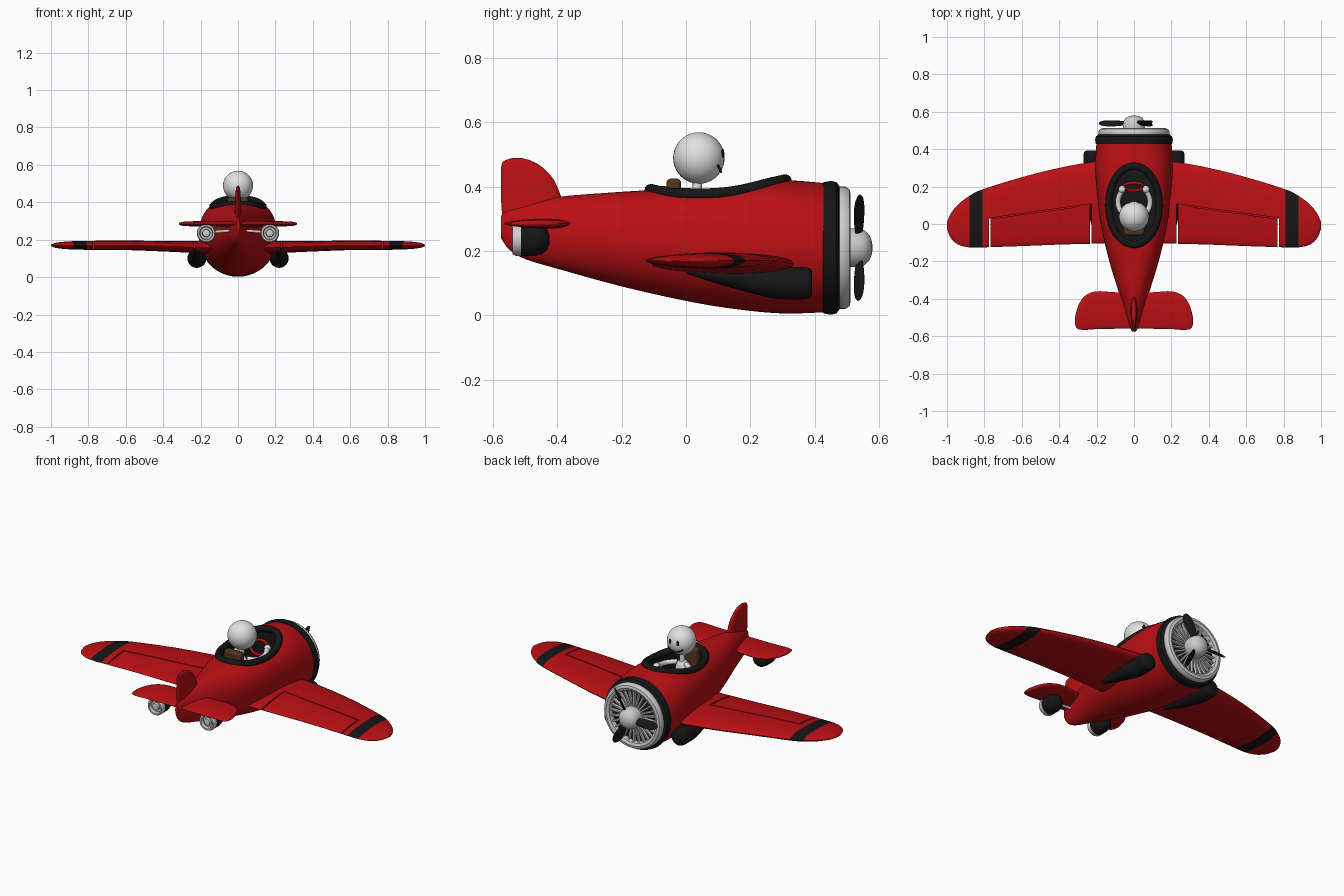
import bpy, bmesh
from math import sin, cos, pi, radians, copysign
from mathutils import Matrix, Vector

if "Cube" in bpy.data.objects:
    bpy.data.objects.remove(bpy.data.objects["Cube"])


def material(name, r, g, b):
    m = bpy.data.materials.new(name)
    m.use_nodes = True
    m.diffuse_color = (r, g, b, 1)
    m.node_tree.nodes["Principled BSDF"].inputs["Base Color"].default_value = (r, g, b, 1)
    return m


RED = material("red paint", 0.5, 0.005, 0.007)
BLACK = material("black rubber", 0.008, 0.008, 0.008)
GREY = material("light grey metal", 0.6, 0.6, 0.6)
DARK = material("dark grey metal", 0.12, 0.12, 0.12)
WHITE = material("white", 0.75, 0.75, 0.75)
BROWN = material("brown leather", 0.08, 0.035, 0.015)
solids = []


def finish(name, bm, *mats):
    bmesh.ops.recalc_face_normals(bm, faces=bm.faces)
    me = bpy.data.meshes.new(name)
    bm.to_mesh(me)
    bm.free()
    for m in mats:
        me.materials.append(m)
    ob = bpy.data.objects.new(name, me)
    bpy.context.collection.objects.link(ob)
    solids.append(ob)
    return ob


def loft(name, rings, *mats):
    """Skin closed rings of points and cap both ends."""
    bm = bmesh.new()
    rows = [[bm.verts.new(p) for p in ring] for ring in rings]
    n = len(rows[0])
    for a, b in zip(rows, rows[1:]):
        for i in range(n):
            bm.faces.new((a[i], a[(i + 1) % n], b[(i + 1) % n], b[i]))
    bm.faces.new(rows[0])
    bm.faces.new(rows[-1][::-1])
    return finish(name, bm, *mats)


def smooth(st, k=4):
    """Catmull-Rom interpolation of station tuples."""
    out = []
    for i in range(len(st) - 1):
        quad = (st[max(i - 1, 0)], st[i], st[i + 1], st[min(i + 2, len(st) - 1)])
        for j in range(k):
            t = j / k
            out.append(tuple(
                b + t * (c - a) / 2 + t * t * (a - 2.5 * b + 2 * c - d / 2)
                + t ** 3 * (1.5 * (b - c) + (d - a) / 2) for a, b, c, d in zip(*quad)))
    return out + [st[-1]]


def angles(n):
    return [2 * pi * i / n for i in range(n)]


def lathe(name, profile, x, z, *mats, n=40):
    """Turn (radius, y) points, or (radius, y, dz), about a lengthwise axis."""
    rings = [[(x + p[0] * cos(a), p[1], z + sum(p[2:]) + p[0] * sin(a)) for a in angles(n)]
             for p in profile]
    return loft(name, rings, *mats)


def foil(name, stations, place, *mats):
    """Stations are (span, lead, trail, offset, thickness)."""
    rings = []
    for s, lead, trail, off, th in smooth(stations):
        rings.append([place(s, (lead + trail) / 2 + (lead - trail) / 2 * cos(a),
                            off + th / 2 * sin(a) * (0.8 + 0.2 * cos(a))) for a in angles(28)])
    return loft(name, rings, *mats)


def box(name, loc, size, *mats, turn=0, axis='Z'):
    bm = bmesh.new()
    m = Matrix.Translation(loc) @ Matrix.Rotation(turn, 4, axis) @ Matrix.Diagonal((*size, 1))
    bmesh.ops.create_cube(bm, size=1, matrix=m)
    return finish(name, bm, *mats)


def ball(name, loc, radii, mat, turn=0):
    bm = bmesh.new()
    m = Matrix.Translation(loc) @ Matrix.Rotation(turn, 4, 'Z') @ Matrix.Diagonal((*radii, 1))
    bmesh.ops.create_uvsphere(bm, u_segments=32, v_segments=20, radius=1, matrix=m)
    return finish(name, bm, mat)


def tube(name, pts, radius, mat, closed=False):
    cu = bpy.data.curves.new(name, 'CURVE')
    cu.dimensions = '3D'
    cu.bevel_depth = radius
    cu.bevel_resolution = 4
    cu.use_fill_caps = True
    sp = cu.splines.new('POLY')
    sp.points.add(len(pts) - 1)
    for p, co in zip(sp.points, pts):
        p.co = (*co, 1)
    sp.use_cyclic_u = closed
    sp.use_smooth = True
    cu.materials.append(mat)
    ob = bpy.data.objects.new(name, cu)
    bpy.context.collection.objects.link(ob)
    return ob


def cut(ob, cutter):
    mod = ob.modifiers.new("cut", 'BOOLEAN')
    mod.operation = 'DIFFERENCE'
    mod.solver = 'EXACT'
    mod.object = cutter
    bpy.context.view_layer.objects.active = ob
    bpy.ops.object.modifier_apply(modifier=mod.name)
    solids.remove(cutter)
    bpy.data.objects.remove(cutter)


# Fuselage: (y, half width, bottom, top, squareness of the upper half)
body = smooth([(-0.575, 0.01, 0.24, 0.31, 2), (-0.55, 0.022, 0.205, 0.33, 2),
               (-0.5, 0.04, 0.175, 0.345, 2), (-0.4, 0.07, 0.145, 0.368, 2),
               (-0.2, 0.132, 0.09, 0.384, 2.3), (0, 0.178, 0.045, 0.396, 3),
               (0.15, 0.196, 0.02, 0.406, 3), (0.3, 0.208, 0.006, 0.42, 2.5),
               (0.44, 0.2, 0.01, 0.41, 2)], 6)


def section(y, w, lo, hi, n):
    mid, h, ring = (lo + hi) / 2, (hi - lo) / 2, []
    for a in angles(64):
        e = 2 / n if sin(a) > 0 else 1
        ring.append((w * copysign(abs(cos(a)) ** e, cos(a)), y,
                     mid + h * copysign(abs(sin(a)) ** e, sin(a))))
    return ring


def deck(x, y):
    _, w, lo, hi, n = min(body, key=lambda s: abs(s[0] - y))
    return (lo + hi) / 2 + (hi - lo) / 2 * (1 - min(abs(x) / w, 1) ** n) ** (1 / n)


fuselage = loft("fuselage", [section(*s) for s in body], RED, BLACK)

# Cockpit opening with black lining and padded rim
oval = [(0.135 * cos(a), 0.1 + 0.21 * sin(a)) for a in angles(48)]
well = loft("cockpit_cutter", [[(x * 0.96, y, z) for x, y in oval] for z in (0.22, 0.6)], RED, BLACK)
for f in well.data.polygons:
    f.material_index = 1
cut(fuselage, well)
tube("cockpit_rim", [(x, y, deck(x, y) - 0.001) for x, y in oval], 0.019, BLACK, True)

# Engine cowl, grille, spinner and propeller
AX = 0.21
lathe("cowl_band", [(0.19, 0.42), (0.204, 0.428), (0.208, 0.45), (0.204, 0.468), (0.19, 0.478)],
      0, AX, BLACK, n=56)
lathe("cowl_ring", [(0.18, 0.465), (0.19, 0.478), (0.19, 0.495), (0.182, 0.508), (0.167, 0.512),
                    (0.152, 0.505), (0.147, 0.472)], 0, AX, GREY, n=56)
lathe("grille_back", [(0.149, 0.466), (0.149, 0.477)], 0, AX, DARK)
for i, a in enumerate(angles(28)):
    box(f"grille_fin_{i}", (0.1 * cos(a), 0.483, AX + 0.1 * sin(a)), (0.1, 0.022, 0.009),
        GREY, turn=-a, axis='Y')
lathe("spinner", [(0.055, 0.47), (0.06, 0.5), (0.06, 0.53), (0.054, 0.555), (0.04, 0.57),
                  (0.02, 0.578), (0.003, 0.58)], 0, AX, GREY)
for i, deg in enumerate((60, 180, 300)):
    spin, twist = Matrix.Rotation(radians(-deg), 3, 'Y'), radians(38)

    def blade(s, u, v):
        p = spin @ Vector((s, u * sin(twist) + v * cos(twist), u * cos(twist) - v * sin(twist)))
        return p + Vector((0, 0.538, AX))
    foil(f"propeller_blade_{i}", [(0.04, 0.012, -0.012, 0, 0.014), (0.08, 0.022, -0.022, 0, 0.014),
                                  (0.13, 0.026, -0.026, 0, 0.012), (0.17, 0.02, -0.02, 0, 0.01),
                                  (0.188, 0.006, -0.006, 0, 0.004)], blade, BLACK)

# Vertical fin
foil("fin", [(0.29, -0.36, -0.57, 0, 0.05), (0.36, -0.385, -0.575, 0, 0.042),
             (0.42, -0.41, -0.575, 0, 0.037), (0.46, -0.446, -0.575, 0, 0.03),
             (0.48, -0.48, -0.566, 0, 0.022), (0.489, -0.51, -0.54, 0, 0.008)],
     lambda s, u, v: (v, u, s), RED)

for side, k in (("left", 1), ("right", -1)):
    def flat(s, u, v):
        return (k * s, u, v)

    # Wing with aileron gaps and a black tip stripe
    wing = foil("wing_" + side, [
        (0.05, 0.34, -0.105, 0.155, 0.08), (0.2, 0.335, -0.105, 0.16, 0.078),
        (0.4, 0.3, -0.11, 0.165, 0.068), (0.6, 0.25, -0.118, 0.17, 0.062),
        (0.81, 0.185, -0.125, 0.17, 0.058), (0.88, 0.15, -0.125, 0.17, 0.054),
        (0.94, 0.105, -0.11, 0.17, 0.045), (0.98, 0.055, -0.075, 0.17, 0.03),
        (1, 0.01, -0.025, 0.17, 0.008)], flat, RED, BLACK)
    cut(wing, box("gap_cutter", (k * 0.232, -0.05, 0.17), (0.008, 0.31, 0.2), RED))
    cut(wing, box("gap_cutter", (k * 0.77, -0.085, 0.17), (0.008, 0.23, 0.2), RED))
    cut(wing, box("hinge_cutter", (k * 0.5, 0.067, 0.223), (0.55, 0.006, 0.08), RED, turn=-k * 0.139))
    for f in wing.data.polygons:
        f.material_index = int(0.81 < abs(f.center.x) < 0.88)

    # Tailplane
    foil("tailplane_" + side, [
        (0, -0.365, -0.56, 0.285, 0.04), (0.1, -0.365, -0.56, 0.285, 0.038),
        (0.2, -0.36, -0.562, 0.285, 0.035), (0.26, -0.383, -0.566, 0.285, 0.032),
        (0.295, -0.43, -0.563, 0.285, 0.026), (0.311, -0.48, -0.55, 0.285, 0.016),
        (0.316, -0.51, -0.53, 0.285, 0.006)], flat, RED)

    # Tapered fairing under the wing root
    lathe("wing_fairing_" + side, smooth([
        (0.036, 0.392, 0), (0.046, 0.385, 0), (0.05, 0.36, 0), (0.05, 0.28, 0.002),
        (0.042, 0.2, 0.012), (0.03, 0.1, 0.027), (0.01, 0, 0.04)]), k * 0.22, 0.1, BLACK)

    # Pod under the tailplane with a grey nozzle and strut
    lathe("tail_pod_" + side, [(0.015, -0.425), (0.032, -0.432), (0.045, -0.448), (0.05, -0.47),
                               (0.05, -0.513)], k * 0.17, 0.235, BLACK)
    lathe("tail_nozzle_" + side, [(0.05, -0.513), (0.05, -0.53), (0.045, -0.54), (0.036, -0.54),
                                  (0.032, -0.522), (0.022, -0.522), (0.019, -0.536),
                                  (0.003, -0.54)], k * 0.17, 0.235, GREY)
    tube("tail_strut_" + side, [(k * 0.02, -0.47, 0.25), (k * 0.15, -0.47, 0.24)], 0.008, GREY)

    # Pilot arm and hand
    tube("arm_" + side, smooth([(k * 0.03, 0.04, 0.355), (k * 0.075, 0.075, 0.35),
                                (k * 0.085, 0.13, 0.355), (k * 0.065, 0.18, 0.37)]), 0.014, WHITE)
    ball("hand_" + side, (k * 0.064, 0.185, 0.372), (0.019, 0.02, 0.019), WHITE)

# Pilot, seat and steering wheel
HEAD = Vector((0, 0.04, 0.489))


def on_head(az, el, r=0.08):
    a, e = radians(az), radians(el)
    return HEAD + r * Vector((sin(a) * cos(e), cos(a) * cos(e), sin(e)))


ball("head", HEAD, (0.08, 0.08, 0.08), WHITE)
for side, az in (("left", 19), ("right", -19)):
    ball("eye_" + side, on_head(az, 10), (0.008, 0.004, 0.015), BLACK, turn=radians(-az))
tube("mouth", [on_head(az, -32 + 16 * (az / 40) ** 2) for az in range(-40, 41, 5)], 0.004, BLACK)
tube("neck", [(0, 0.035, 0.34), (0, 0.035, 0.42)], 0.015, WHITE)
ball("torso", (0, 0.03, 0.3), (0.045, 0.035, 0.075), WHITE)
for name, loc, size in (("seat_back", (0, -0.038, 0.32), (0.11, 0.045, 0.21)),
                        ("seat_cushion", (0, 0.03, 0.235), (0.12, 0.13, 0.04))):
    seat = box(name, loc, size, BROWN)
    bev = seat.modifiers.new("soft edges", 'BEVEL')
    bev.width = 0.012
    bev.segments = 3
tube("steering_wheel", [(0.055 * cos(a), 0.2 + 0.02 * sin(a), 0.355 + 0.035 * sin(a))
                        for a in angles(24)], 0.008, RED, True)

# Smooth shading with sharp edges kept
bpy.ops.object.select_all(action='DESELECT')
for ob in solids:
    ob.select_set(True)
bpy.context.view_layer.objects.active = fuselage
bpy.ops.object.shade_smooth_by_angle(angle=radians(40))
